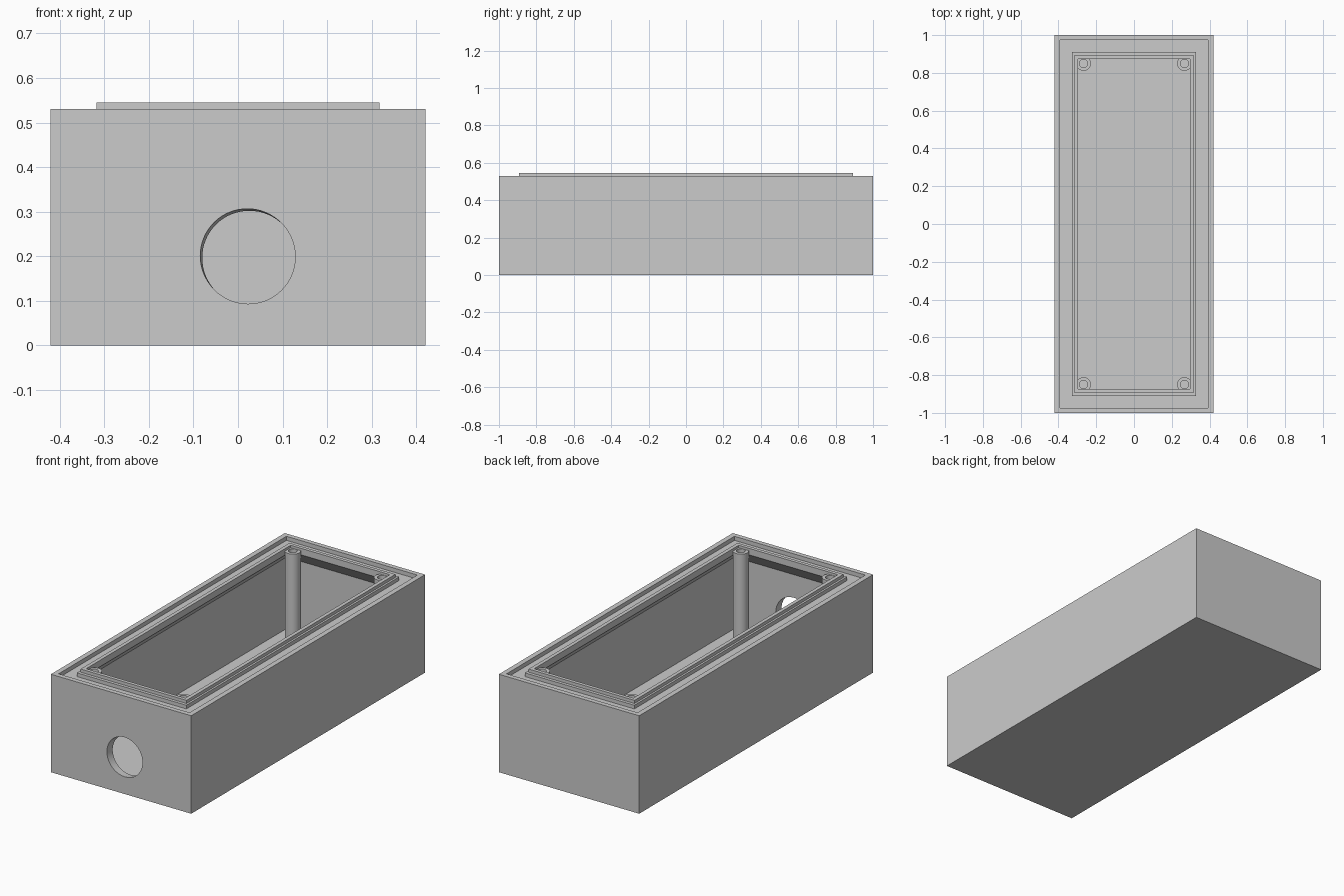
import bpy, bmesh, math

cube = bpy.data.objects.get("Cube")
if cube:
    bpy.data.objects.remove(cube, do_unlink=True)

grey = bpy.data.materials.new("light grey")
grey.use_nodes = True
colour = (0.6, 0.6, 0.6, 1)
grey.diffuse_color = colour
grey.node_tree.nodes["Principled BSDF"].inputs["Base Color"].default_value = colour


def make_object(name, bm):
    bmesh.ops.recalc_face_normals(bm, faces=bm.faces)
    mesh = bpy.data.meshes.new(name)
    bm.to_mesh(mesh)
    bm.free()
    mesh.materials.append(grey)
    obj = bpy.data.objects.new(name, mesh)
    bpy.context.collection.objects.link(obj)
    return obj


def loft(name, rings):
    """Bridge successive closed rings of points and cap both ends."""
    bm = bmesh.new()
    loops = [[bm.verts.new(p) for p in ring] for ring in rings]
    n = len(loops[0])
    for a, b in zip(loops, loops[1:]):
        for i in range(n):
            j = (i + 1) % n
            bm.faces.new((a[i], a[j], b[j], b[i]))
    bm.faces.new(loops[0])
    bm.faces.new(loops[-1])
    return make_object(name, bm)


def rectangle(hx, hy, z):
    return [(-hx, -hy, z), (hx, -hy, z), (hx, hy, z), (-hx, hy, z)]


def circle(r, z, n=40):
    return [(r * math.cos(math.tau * i / n), r * math.sin(math.tau * i / n), z)
            for i in range(n)]


def smooth(obj):
    bpy.ops.object.select_all(action="DESELECT")
    obj.select_set(True)
    bpy.context.view_layer.objects.active = obj
    bpy.ops.object.shade_smooth_by_angle(angle=math.radians(30))


# Hollow box: outer wall, rim, gasket channel, stepped lip, sloped underside, floor
box_profile = [
    (0.42, 1.0, 0), (0.42, 1.0, 0.53),
    (0.392, 0.974, 0.53), (0.392, 0.974, 0.508),
    (0.328, 0.91, 0.508), (0.328, 0.91, 0.528),
    (0.317, 0.893, 0.528), (0.317, 0.893, 0.545),
    (0.297, 0.874, 0.545), (0.297, 0.874, 0.51),
    (0.38, 0.957, 0.427), (0.38, 0.957, 0.04),
]
box = loft("enclosure_box", [rectangle(*p) for p in box_profile])

# Slightly tilted round opening through the front wall
cutter = loft("front_hole_cutter", [circle(0.106, -0.1, 64), circle(0.106, 0.1, 64)])
cutter.location = (0.024, -0.98, 0.198)
cutter.rotation_euler = (math.radians(90 - 6), 0, math.radians(-6))
cutter.hide_render = True
cutter.hide_viewport = False
cutter.display_type = "WIRE"
hole = box.modifiers.new("front_hole", "BOOLEAN")
hole.operation = "DIFFERENCE"
hole.solver = "EXACT"
hole.object = cutter
bpy.context.view_layer.objects.active = box
box.select_set(True)
bpy.ops.object.modifier_apply(modifier=hole.name)
bpy.data.objects.remove(cutter, do_unlink=True)
smooth(box)

# Screw posts with blind bores in the four corners
for side, sx in (("right", -1), ("left", 1)):
    for end, sy in (("front", -1), ("back", 1)):
        post = loft(f"{end}_{side}_screw_post", [
            circle(0.039, 0.03), circle(0.039, 0.532),
            circle(0.022, 0.532), circle(0.022, 0.3)])
        post.location = (sx * 0.267, sy * 0.85, 0)
        smooth(post)
